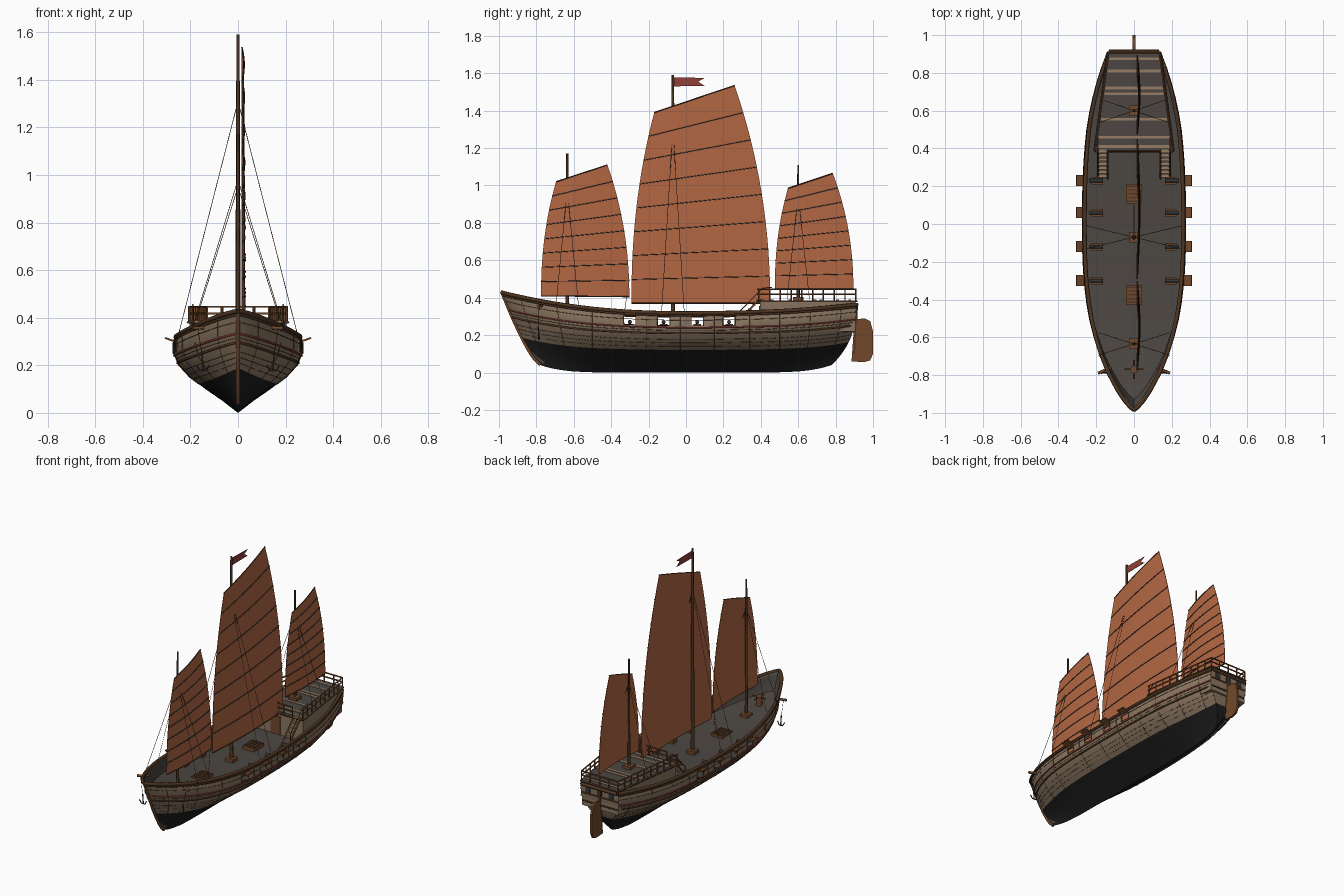
import bpy, bmesh, math
from mathutils import Matrix, Vector

if "Cube" in bpy.data.objects:
    bpy.data.objects.remove(bpy.data.objects["Cube"])


def mat(name, r, g, b):
    m = bpy.data.materials.new(name)
    m.diffuse_color = (r, g, b, 1)
    m.use_nodes = True
    m.node_tree.nodes["Principled BSDF"].inputs["Base Color"].default_value = m.diffuse_color
    return m


SAIL = mat("sail_cloth", 0.45, 0.135, 0.055)
DARK = mat("dark_brown_wood", 0.075, 0.036, 0.016)
RUST = mat("rust_brown_wood", 0.17, 0.066, 0.024)
TAUPE = mat("hull_planks", 0.26, 0.185, 0.12)
BLACK = mat("black_bottom", 0.012, 0.012, 0.012)
GREY = mat("deck_grey", 0.072, 0.062, 0.054)
TAN = mat("tan_plank", 0.30, 0.20, 0.13)
RED = mat("dull_red", 0.28, 0.05, 0.04)
IRON = mat("dark_iron", 0.035, 0.037, 0.037)


def finish(name, bm, mats, smooth=False):
    me = bpy.data.meshes.new(name)
    bm.to_mesh(me)
    bm.free()
    ob = bpy.data.objects.new(name, me)
    bpy.context.collection.objects.link(ob)
    for m in mats:
        me.materials.append(m)
    if smooth:
        bpy.ops.object.select_all(action='DESELECT')
        ob.select_set(True)
        bpy.context.view_layer.objects.active = ob
        bpy.ops.object.shade_smooth_by_angle(angle=math.radians(35))
    return ob


def boxes(name, items, m):
    """items: (centre, size[, rotation matrix])"""
    bm = bmesh.new()
    for it in items:
        rot = it[2] if len(it) > 2 else Matrix()
        bmesh.ops.create_cube(bm, size=1, matrix=Matrix.Translation(it[0]) @ rot @ Matrix.Diagonal((*it[1], 1)))
    return finish(name, bm, [m])


def tubes(name, paths, r, m, res=1):
    cu = bpy.data.curves.new(name, 'CURVE')
    cu.dimensions, cu.bevel_depth, cu.bevel_resolution, cu.use_fill_caps = '3D', r, res, True
    for p in paths:
        sp = cu.splines.new('POLY')
        sp.points.add(len(p) - 1)
        for q, c in zip(sp.points, p):
            q.co = (*c, 1)
    cu.materials.append(m)
    ob = bpy.data.objects.new(name, cu)
    bpy.context.collection.objects.link(ob)
    return ob


def prism(name, pts, x0, x1, m):
    """extrude a (y, z) outline along x"""
    bm = bmesh.new()
    f = bm.faces.new([bm.verts.new((x0, *p)) for p in pts])
    ext = bmesh.ops.extrude_face_region(bm, geom=[f])['geom']
    bmesh.ops.translate(bm, vec=(x1 - x0, 0, 0), verts=[v for v in ext if isinstance(v, bmesh.types.BMVert)])
    bmesh.ops.recalc_face_normals(bm, faces=bm.faces)
    return finish(name, bm, [m])


def both(paths):
    return paths + [[(-x, y, z) for x, y, z in p] for p in paths]


# hull shape: s runs bow to stern, t runs keel to rail
PROF = [(0, 0), (.16, .24), (.31, .49), (.47, .74), (.63, .91), (.8, .99), (.9, 1), (1, .95)]


def hull(s, t, out=0.0):
    for (a, fa), (b, fb) in zip(PROF, PROF[1:]):
        if t <= b + 1e-6:
            f = fa + (fb - fa) * (t - a) / (b - a)
            break
    a = abs(s)
    z0 = 0.04 * a ** 5
    if s < 0:
        z1, w = 0.318 + 0.11 * a ** 2.2, 0.275 * max(0, 1 - a ** 2.6) ** 0.8
        end = 0.78 + 0.205 * t ** 0.75
    else:
        z1, w = 0.318 + 0.045 * s * s, 0.275 * (1 - 0.48 * a ** 2.5)
        end = 0.78 + 0.13 * (1 - (1 - t) ** 2.5)
    y = a if a < 0.5 else 0.5 + (a - 0.5) / 0.5 * (end - 0.5)
    return (w * f ** (1 + 0.5 * a ** 3) + out, math.copysign(y, s), z0 + t * (z1 - z0))


PORTS = [0.23, 0.06, -0.12, -0.30]
S = sorted([-1, -.985, -.95, -.9, -.8, -.7, -.6, -.5, -.42, -.21, -.03, .15, .34, .42, .5, .6, .7, .8, .9, 1]
           + [p + d for p in PORTS for d in (-.032, .032)])
T = [0, .08, .16, .23, .31, .38, .47, .55, .63, .72, .785, .93, 1]

bm = bmesh.new()
grid = {}
for k in (-1, 1):
    for i, s in enumerate(S):
        for j, t in enumerate(T):
            x, y, z = hull(s, t)
            grid[k, i, j] = bm.verts.new((k * x, y, z))
for j in range(len(T) - 1):
    for i in range(len(S) - 1):
        mid = (S[i] + S[i + 1]) / 2
        if T[j] == .785 and any(abs(mid - p) < .01 for p in PORTS):
            continue    # open gun port
        for k in (-1, 1):
            f = bm.faces.new([grid[k, i, j], grid[k, i + 1, j], grid[k, i + 1, j + 1], grid[k, i, j + 1]])
            f.material_index = 1 if T[j] < .38 else 0
    n = len(S) - 1      # transom
    f = bm.faces.new([grid[-1, n, j], grid[1, n, j], grid[1, n, j + 1], grid[-1, n, j + 1]])
    f.material_index = 1 if T[j] < .38 else 0
bmesh.ops.remove_doubles(bm, verts=bm.verts, dist=1e-4)
bmesh.ops.recalc_face_normals(bm, faces=bm.faces)
hull_ob = finish("hull", bm, [TAUPE, BLACK, GREY, GREY], True)
mod = hull_ob.modifiers.new("thickness", 'SOLIDIFY')
mod.thickness, mod.offset, mod.material_offset = 0.01, -1, 2

# main deck
bm = bmesh.new()
rows = [[bm.verts.new((k * max(0.002, hull(s, .72)[0] - .004), *hull(s, .72)[1:])) for k in (-1, 1)] for s in S[1:]]
for a, b in zip(rows, rows[1:]):
    bm.faces.new([a[0], a[1], b[1], b[0]])
finish("main_deck", bm, [GREY])


# rails, wales, stripe and plank seams
def line(t, out=0):
    return [hull(s, t, out) for s in S]


def back(t):
    return [(k * hull(1, t)[0], hull(1, t)[1] + .003, hull(1, t)[2]) for k in (-1, 1)]


tubes("rail_cap", both([line(1)]) + [back(1)], 0.011, DARK)
tubes("wales", both([line(.66), line(.96, .001)]) + [back(.66)], 0.0055, DARK)
tubes("red_stripe", both([line(.755, .002)]), 0.0045, RED)
tubes("plank_seams", both([line(t) for t in (.44, .5, .56, .71, .88)]
      + [[hull(s, t) for t in T if t >= .38] for s in (-.9, -.7, -.5, -.21, -.03, .15, .34, .5, .7, .9)]), 0.0013, DARK, 0)
tubes("stem_post", [[hull(-1, t) for t in T]], 0.009, RUST)

# gun ports, guns and lids
tubes("port_frames", both([[hull(p + a, t, .002) for a, t in
      ((-.032, .785), (.032, .785), (.032, .93), (-.032, .93), (-.032, .785))] for p in PORTS]), 0.002, DARK, 0)
tubes("gun_barrels", both([[(.165, p, .268), (.238, p, .272)] for p in PORTS]), 0.010, IRON, 2)
boxes("gun_carriages", [((k * .195, p, .244), (.06, .04, .03)) for p in PORTS for k in (-1, 1)], RUST)
boxes("port_lids", [((k * .287, p, .308), (.042, .058, .008), Matrix.Rotation(-k * .35, 4, 'Y'))
      for p in PORTS for k in (-1, 1)], RUST)


# raised stern cabin with its deck
def pw(y):
    return .205 - (y - .39) / .515 * .07


def slab(name, y0, y1, z0, z1, m, out=0):
    bm = bmesh.new()
    v = [[bm.verts.new((k * (pw(y) + out), y, z)) for k, y in ((-1, y0), (1, y0), (1, y1), (-1, y1))] for z in (z0, z1)]
    bm.faces.new(v[0][::-1])
    bm.faces.new(v[1])
    for i in range(4):
        bm.faces.new([v[0][i], v[0][(i + 1) % 4], v[1][(i + 1) % 4], v[1][i]])
    return finish(name, bm, [m])


slab("stern_cabin", .395, .905, .22, .376, TAUPE)
slab("stern_deck", .385, .912, .376, .386, GREY, .004)
for y in (.41, .46, .555, .69, .72, .81, .875):
    slab("deck_plank", y - .007, y + .007, .385, .389, TAN, -.008)
tubes("deck_edge", both([[(pw(y) + .004, y, .381) for y in (.385, .912)]]) + [[(-pw(.385), .385, .381), (pw(.385), .385, .381)],
      [(-pw(.912), .912, .381), (pw(.912), .912, .381)]], 0.006, DARK)
ys = [.39 + .0575 * i for i in range(10)]
ends = [(-pw(.907), .907), (pw(.907), .907)]
tubes("stern_railing", both([[(pw(y), y, z) for y in (.38, .907)] for z in (.418, .446)]
      + [[(pw(y), y, .38), (pw(y), y, .446)] for y in ys])
      + [[(x, y, z) for x, y in ends] for z in (.418, .446)]
      + [[(x, .907, .38), (x, .907, .446)] for x in (-.07, 0, .07)]
      + [[(-.13, .388, z), (.13, .388, z)] for z in (.418, .446)]
      + [[(x, .388, .38), (x, .388, .446)] for x in (-.13, -.065, 0, .065, .13)], 0.0045, RUST)
boxes("cabin_door", [((0, .393, .29), (.07, .006, .13))], RUST)
boxes("stern_windows", [((x, .909, .335), (.035, .008, .04)) for x in (-.085, 0, .085)], IRON)
boxes("stern_trim", [((0, .911, z), (.27, .007, .008)) for z in (.308, .362)], RUST)

# ladders to the stern deck
steps = [((k * .165, .255 + .13 * i / 6, .245 + .14 * i / 6), (.045, .018, .008)) for i in range(7) for k in (-1, 1)]
boxes("ladder_steps", steps, TAN)
tubes("ladder_sides", both([[(x, .24, .23), (x, .39, .39)] for x in (.14, .19)]), 0.005, RUST)
tubes("ladder_handrails", both([[(.19, .28, .26), (.19, .28, .32), (.19, .41, .452), (.19, .46, .455)]]), 0.003, RUST)

# hatches, windlass and mast steps
boxes("hatches", [((0, y, .238), (.085, .105, .028)) for y in (.16, -.375)], RUST)
boxes("hatch_bars", [((0, y + d * .02, .253), (.075, .007, .005)) for y in (.16, -.375) for d in (-2, -1, 0, 1, 2)], DARK)
boxes("mast_steps", [((0, y, z), (.055, .055, .03)) for y, z in ((-.07, .236), (-.635, .262), (.6, .39))], RUST)
tubes("windlass", [[(0, -.77, .27), (0, -.77, .34)]], 0.02, RUST, 3)
tubes("windlass_bars", [[(-.05, -.77, .333), (.05, -.77, .333)], [(0, -.82, .333), (0, -.72, .333)]], 0.004, RUST)

# anchors on their beams
tubes("anchor_beams", both([[(.12, -.76, .36), (.19, -.79, .355)]]), 0.008, RUST)
tubes("anchor_cables", both([[(.17, -.785, .36), (.15, -.79, .24)]]), 0.0015, DARK, 0)
tubes("anchors", both([[(.15, -.79, .245), (.148, -.785, .175)],
      [(.122, -.79, .2), (.135, -.787, .178), (.161, -.787, .178), (.174, -.79, .2)]]), 0.0035, IRON)

# rudder
prism("rudder", [(.885, .06), (.895, .2), (.89, .265), (.92, .285), (.955, .29), (.985, .275), (1, .22), (1, .1), (.985, .065), (.95, .055)],
      -.007, .007, RUST)
tubes("rudder_post", [[(0, .9, .1), (0, .912, .37)]], 0.009, DARK)

# masts
for name, y, z0, z1, r in (("main_mast", -.07, .2, 1.59, .012), ("fore_mast", -.635, .2, 1.17, .010), ("mizzen_mast", .6, .3, 1.11, .009)):
    bm = bmesh.new()
    bmesh.ops.create_cone(bm, cap_ends=True, segments=12, radius1=r, radius2=r * .55, depth=z1 - z0,
                          matrix=Matrix.Translation((0, y, (z0 + z1) / 2)))
    finish(name, bm, [DARK], True)


# battened sails: bottom left/right and top left/right corners as (y, z)
def sail(name, bl, br, tl, tr, n=8, m=10):
    def pt(u, v, off=0):
        yl, yr = bl[0] + (tl[0] - bl[0]) * v ** 2.2, br[0] + (tr[0] - br[0]) * v ** 2.1
        zl, zr = bl[1] + (tl[1] - bl[1]) * v, br[1] + (tr[1] - br[1]) * v
        x = .017 + .014 * math.sin(math.pi * u) * (1 - .4 * v)
        return (x + off, yl + (yr - yl) * u, zl + (zr - zl) * u)
    bm = bmesh.new()
    g = [[bm.verts.new(pt(i / m, j / (2 * n))) for i in range(m + 1)] for j in range(2 * n + 1)]
    for j in range(2 * n):
        for i in range(m):
            bm.faces.new([g[j][i], g[j][i + 1], g[j + 1][i + 1], g[j + 1][i]])
    ob = finish(name, bm, [SAIL])
    ob.modifiers.new("thickness", 'SOLIDIFY').thickness = 0.003
    tubes(name + "_battens", [[pt(i / m, j / n, .0015) for i in range(m + 1)] for j in range(1, n)], 0.0026, IRON)
    tubes(name + "_yards", [[pt(i / m, v) for i in range(m + 1)] for v in (0, 1)], 0.0035, DARK)


sail("main_sail", (-.292, .37), (.45, .37), (-.17, 1.39), (.26, 1.535))
sail("fore_sail", (-.775, .41), (-.303, .405), (-.695, 1.02), (-.42, 1.11))
sail("mizzen_sail", (.475, .45), (.895, .45), (.545, .985), (.785, 1.065))

# shrouds and sheets
tubes("rigging", both([[(0, -.07, 1.31), (.25, -.07 + d, .33)] for d in (-.06, .06)]
      + [[(0, -.635, .98), (.19, -.635 + d, .36)] for d in (-.06, .06)]
      + [[(0, .6, .95), (pw(.6), .6 + d, .39)] for d in (-.06, .06)]), 0.0014, DARK, 0)
tubes("sheets", [[(.016, .45, .51), (.02, .36, .36), (.05, .40, .39)], [(.016, -.303, .5), (.02, -.34, .25)]], 0.0014, DARK, 0)

# swallow-tailed flag
prism("flag", [(-.07, 1.53), (.10, 1.532), (.065, 1.555), (.10, 1.575), (-.07, 1.578)], -.0015, .0015, RED)

# turn all curves into meshes
bpy.ops.object.select_all(action='DESELECT')
for ob in [o for o in bpy.data.objects if o.type == 'CURVE']:
    ob.select_set(True)
    bpy.context.view_layer.objects.active = ob
bpy.ops.object.convert(target='MESH')
